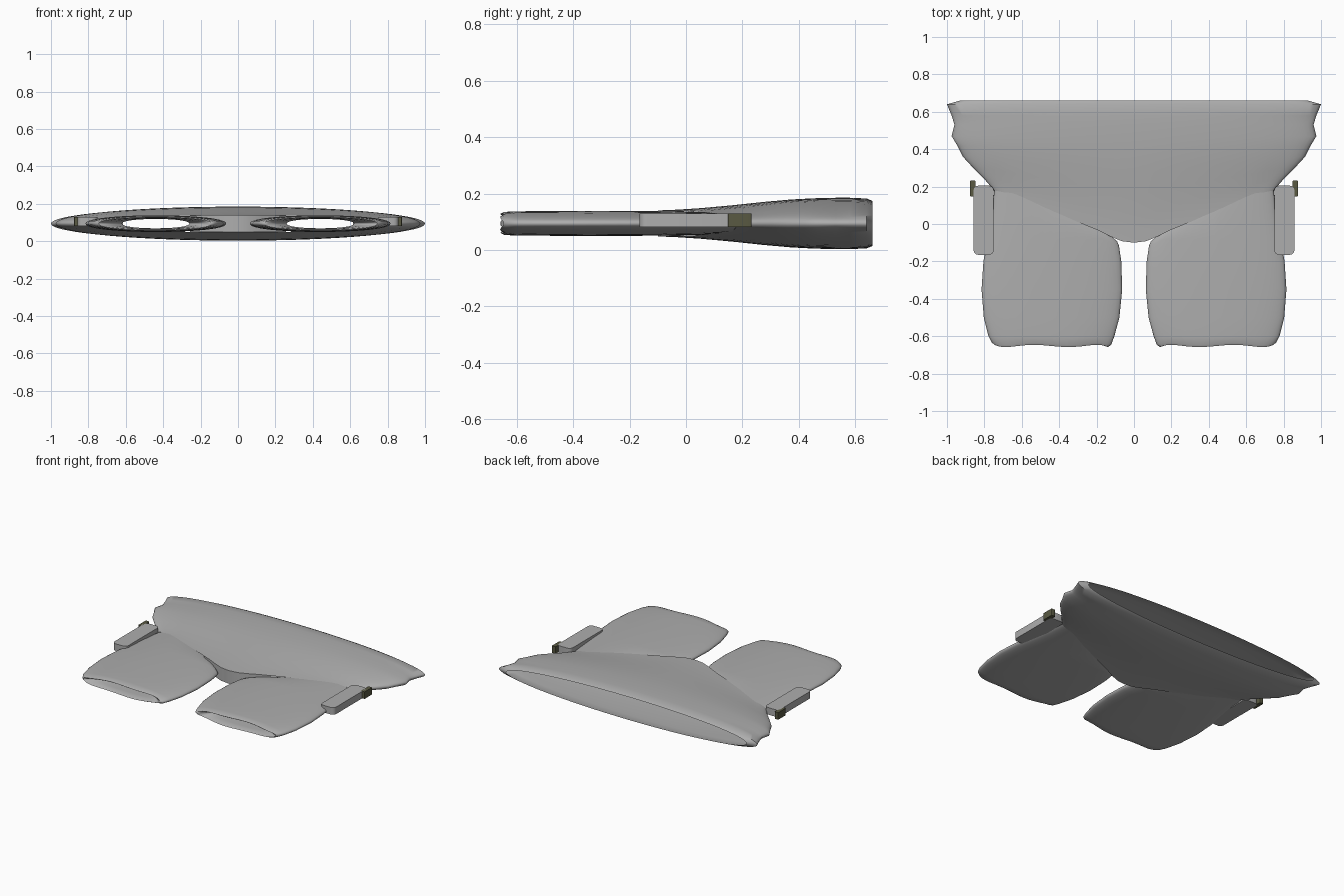
import bpy, bmesh, math
from mathutils import Matrix

if "Cube" in bpy.data.objects:
    bpy.data.objects.remove(bpy.data.objects["Cube"])

ZC = 0.094  # mid height of the whole garment


def material(name, rgb):
    m = bpy.data.materials.new(name)
    m.diffuse_color = (*rgb, 1)
    m.use_nodes = True
    m.node_tree.nodes["Principled BSDF"].inputs["Base Color"].default_value = m.diffuse_color
    return m


GREY = material("grey cloth", (0.42, 0.42, 0.42))
OLIVE = material("dark olive", (0.10, 0.10, 0.055))


def finish(name, bm, mat, smooth=None):
    me = bpy.data.meshes.new(name)
    bm.to_mesh(me)
    bm.free()
    ob = bpy.data.objects.new(name, me)
    bpy.context.collection.objects.link(ob)
    me.materials.append(mat)
    if smooth:
        bpy.ops.object.select_all(action='DESELECT')
        ob.select_set(True)
        bpy.context.view_layer.objects.active = ob
        bpy.ops.object.shade_smooth_by_angle(angle=math.radians(smooth))
    return ob


def interp(table, x):
    for (x0, v0), (x1, v1) in zip(table, table[1:]):
        if x <= x1:
            return v0 + (v1 - v0) * max(0, x - x0) / (x1 - x0)
    return table[-1][1]


def spow(v, e):
    return math.copysign(abs(v) ** e, v)


def skin(bm, rings):
    n = len(rings[0])
    for a, b in zip(rings, rings[1:]):
        for i in range(n):
            j = (i + 1) % n
            bm.faces.new((a[i], a[j], b[j], b[i]))


# Curved seam between body and legs: y as a function of |x|
SEAM = [(0, -.10), (.05, -.097), (.1, -.08), (.2, -.03), (.3, .01),
        (.4, .055), (.55, .115), (.65, .16), (.75, .18)]
HEIGHT = [(-.1, .046), (0, .05), (.1, .058), (.2, .068), (.3, .079),
          (.4, .087), (.5, .091), (.6, .091), (.645, .088), (.66, .08)]

# Body: rings running from the curved seam to the open waist
N = 72
bm = bmesh.new()
rings = []
for side_y, w, s in [(.18, .75, 0), (.205, .77, .15), (.24, .80, .32), (.30, .86, .52),
                     (.36, .915, .7), (.42, .945, .83), (.47, .975, .93), (.53, .96, 1),
                     (.58, .975, 1), (.64, 1.0, 1), (.66, .93, 1)]:
    e = .75 + .25 * s
    ring = []
    for i in range(N):
        a = 2 * math.pi * i / N
        c = math.cos(a)
        y = side_y - (1 - s) * (.18 - interp(SEAM, abs(c) * .75))
        yc = side_y - (1 - s) * .28
        h = interp(HEIGHT, yc)
        ring.append(bm.verts.new((w * c, y, ZC + h * spow(math.sin(a), e))))
    rings.append(ring)
skin(bm, rings)
# crotch and side webs close the seam around the leg holes
r = rings[0]
for i in range(N // 2):
    mid = abs(r[i].co.x + r[i + 1].co.x) / 2
    if mid < .25 or mid > .62:
        vs = [r[i], r[i + 1], r[(N - i - 1) % N], r[(N - i) % N]]
        vs = list(dict.fromkeys(vs))
        if len(vs) > 2:
            bm.faces.new(vs)
bmesh.ops.recalc_face_normals(bm, faces=bm.faces)
finish("body", bm, GREY, 50)

# Legs: flattened tubes with a hem folded inwards
LEG = [(.19, .16, .745, .036), (.06, .09, .76, .041), (-.08, .08, .785, .043),
       (-.2, .068, .805, .044), (-.35, .063, .815, .0445), (-.5, .078, .803, .0435),
       (-.6, .105, .778, .043), (-.64, .122, .76, .041), (-.652, .14, .745, .035),
       (-.645, .16, .725, .030), (-.6, .21, .67, .027), (-.5, .26, .62, .025)]
for side, tag in ((1, "right"), (-1, "left")):
    bm = bmesh.new()
    rings = []
    for y, x0, x1, h in LEG:
        ring = []
        for i in range(48):
            a = 2 * math.pi * i / 48
            x = (x0 + x1) / 2 + (x1 - x0) / 2 * math.cos(a)
            # upper end follows the seam, tucked just inside the body
            yy = max(interp(SEAM, x) + .02, -.08) if y == .19 else y
            if y in (.06, -.08):
                yy = min(y, interp(SEAM, x) - (.01 if y == .06 else .03))
            # slightly rumpled hem edge
            if -.66 < y < -.63:
                yy += .006 * math.cos(5 * a)
            ring.append(bm.verts.new((side * x, yy, ZC + h * spow(math.sin(a), .9))))
        rings.append(ring)
    skin(bm, rings)
    bmesh.ops.recalc_face_normals(bm, faces=bm.faces)
    finish("leg_" + tag, bm, GREY, 60)


def box(name, lo, hi, mat, round_r):
    bm = bmesh.new()
    size = [b - a for a, b in zip(lo, hi)]
    mid = [(a + b) / 2 for a, b in zip(lo, hi)]
    bmesh.ops.create_cube(bm, size=1, matrix=Matrix.Translation(mid) @ Matrix.Diagonal((*size, 1)))
    edges = [e for e in bm.edges if abs(e.verts[0].co.z - e.verts[1].co.z) > .01]
    bmesh.ops.bevel(bm, geom=edges, offset=round_r, segments=4, profile=.5, affect='EDGES')
    finish(name, bm, mat, 30)


# Side pockets and their small olive tabs
for side, tag in ((1, "right"), (-1, "left")):
    for name, x0, x1, y0, y1, mat, rad in (("pocket", .75, .858, -.165, .205, GREY, .026),
                                           ("tab", .847, .876, .148, .232, OLIVE, .005)):
        xs = sorted((side * x0, side * x1))
        box(name + "_" + tag, (xs[0], y0, .081), (xs[1], y1, .13), mat, rad)
